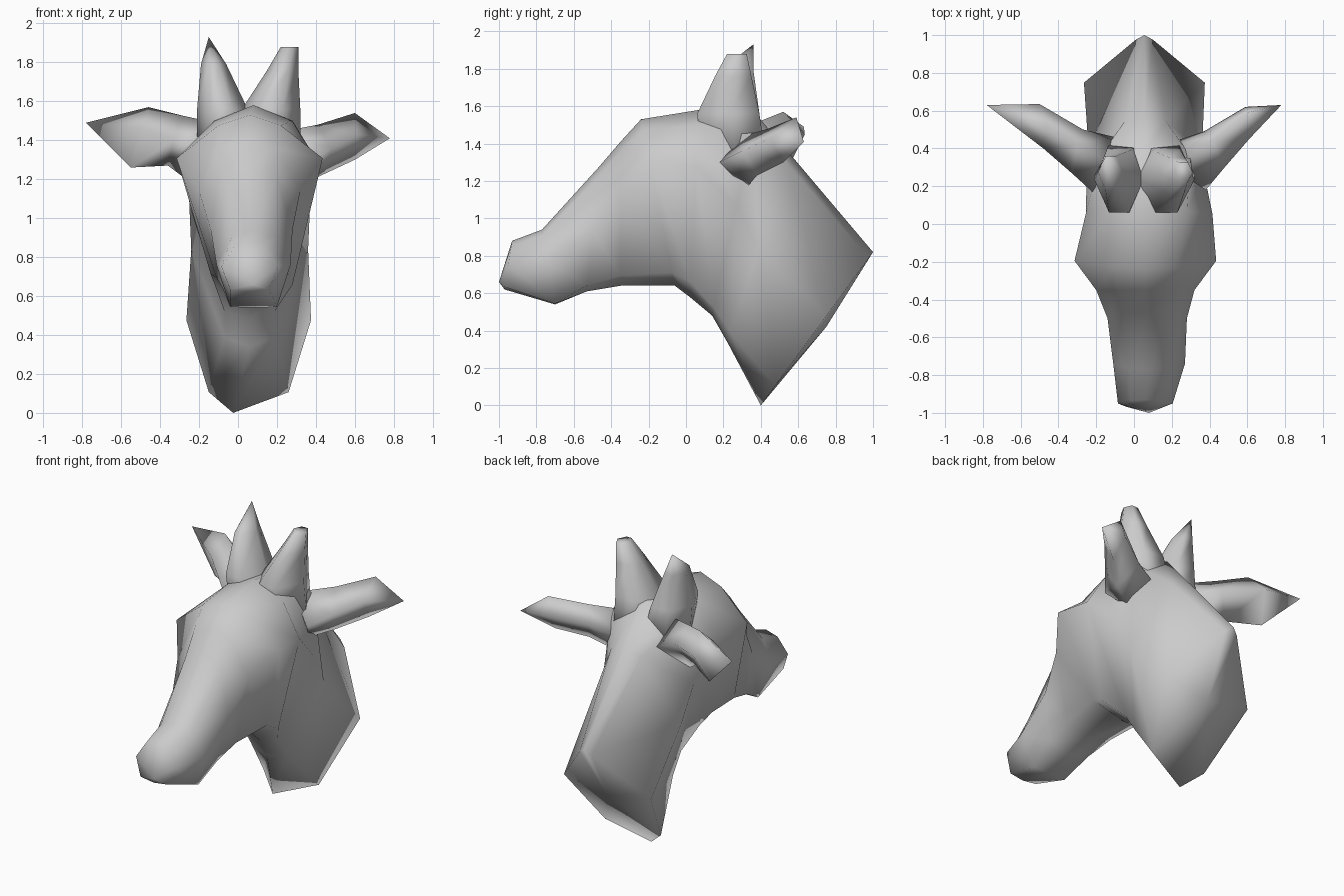
import bpy, bmesh
from mathutils import Vector

if "Cube" in bpy.data.objects:
    bpy.data.objects.remove(bpy.data.objects["Cube"])


def loft(name, rings, start=None, tip=None):
    """Skin equal-sized rings; close each end flat or with a point."""
    bm = bmesh.new()
    loops = [[bm.verts.new(p) for p in ring] for ring in rings]
    n = len(loops[0])
    for a, b in zip(loops, loops[1:]):
        for i in range(n):
            j = (i + 1) % n
            bm.faces.new((a[i], a[j], b[j], b[i]))
    for loop, point in ((loops[0], start), (loops[-1], tip)):
        if point:
            t = bm.verts.new(point)
            for i in range(n):
                bm.faces.new((loop[i], loop[(i + 1) % n], t))
        else:
            bm.faces.new(loop)
    bmesh.ops.recalc_face_normals(bm, faces=bm.faces[:])
    me = bpy.data.meshes.new(name)
    bm.to_mesh(me)
    bm.free()
    ob = bpy.data.objects.new(name, me)
    bpy.context.collection.objects.link(ob)
    bpy.ops.object.select_all(action='DESELECT')
    ob.select_set(True)
    bpy.context.view_layer.objects.active = ob
    bpy.ops.object.shade_smooth_by_angle(angle=1.9)
    return ob


def section(cx, top, bottom, upper, mid, lower, low_x=0):
    """Eight-sided slice; upper/mid/lower are (fraction down, half width)."""
    a, b = Vector((cx, *top)), Vector((cx + low_x, *bottom))
    c = Vector((cx, *bottom))
    right = [a.lerp(c, t) + Vector((w, 0, 0)) for t, w in (upper, mid, lower)]
    left = [a.lerp(c, t) - Vector((w, 0, 0)) for t, w in (lower, mid, upper)]
    return [a] + right + [b] + left


# Head and neck, from muzzle to the slanted neck cut
loft("head_and_neck", [
    section(.06, (-.93, .88), (-.97, .62), (.10, .08), (.5, .145), (.95, .10)),
    section(.08, (-.77, .94), (-.70, .54), (.08, .11), (.45, .19), (.99, .12)),
    section(.07, (-.47, 1.27), (-.53, .61), (.08, .13), (.5, .21), (.95, .15)),
    section(.06, (-.35, 1.41), (-.35, .64), (.07, .14), (.35, .26), (.93, .17)),
    section(.06, (-.24, 1.53), (-.06, .64), (.06, .16), (.25, .375), (.92, .20)),
    section(.08, (.07, 1.58), (.02, .58), (.08, .20), (.3, .335), (.92, .20)),
    section(.06, (.38, 1.55), (.14, .48), (.10, .24), (.45, .31), (.96, .13)),
    section(.06, (.56, 1.34), (.22, .34), (.05, .11), (.5, .30), (.95, .13)),
    section(.055, (1.0, .82), (.40, .0), (.04, .045), (.42, .32), (.87, .205),
            -.08),
], start=(.08, -1.0, .66), tip=(.05, .75, .42))


def oval(z, x0, x1, y0, y1):
    """Horizontal six-sided ring for the horns."""
    xm, ym = (x0 + x1) / 2, (y0 + y1) / 2
    dx, dy = (x1 - x0) / 2, (y1 - y0) / 2
    return [(xm + dx * u, ym + dy * v, z) for u, v in
            ((1, 0), (.5, .9), (-.5, .9), (-1, 0), (-.4, -1), (.4, -1))]


# Horns
loft("left_horn", [
    oval(1.36, -.21, .10, .08, .44),
    oval(1.56, -.21, .05, .06, .41),
    oval(1.79, -.19, -.06, .18, .37),
], tip=(-.15, .36, 1.93))
loft("right_horn", [
    oval(1.36, .00, .32, .08, .44),
    oval(1.56, .02, .32, .06, .41),
    oval(1.76, .15, .31, .155, .36),
    oval(1.88, .22, .31, .22, .33),
])

# Ears: diamond slices given as top, front, bottom, back
loft("right_ear", [
    [(.20, .30, 1.44), (.38, .18, 1.30), (.30, .32, 1.16), (.16, .42, 1.30)],
    [(.41, .44, 1.48), (.48, .30, 1.36), (.45, .38, 1.23), (.37, .49, 1.37)],
    [(.60, .59, 1.54), (.61, .45, 1.43), (.60, .52, 1.30), (.59, .62, 1.42)],
], tip=(.78, .63, 1.41))
loft("left_ear", [
    [(-.12, .32, 1.49), (-.22, .17, 1.36), (-.24, .30, 1.18), (-.10, .46, 1.34)],
    [(-.30, .42, 1.53), (-.33, .27, 1.40), (-.36, .42, 1.27), (-.27, .50, 1.42)],
    [(-.46, .52, 1.57), (-.48, .40, 1.46), (-.55, .54, 1.26), (-.50, .635, 1.45)],
], tip=(-.78, .63, 1.49))
